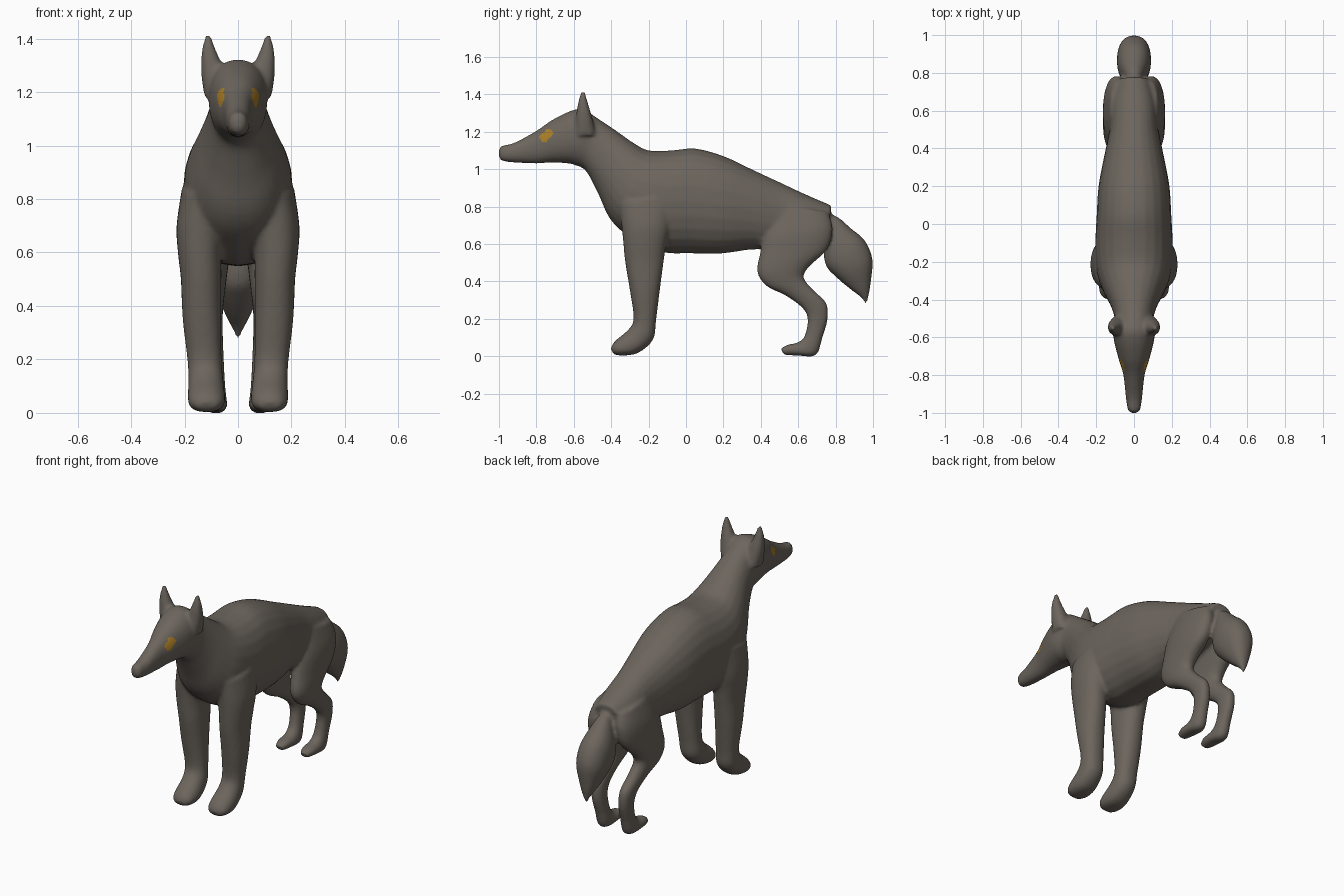
import bpy, bmesh, math
from mathutils import Vector


def material(name, rgb):
    m = bpy.data.materials.new(name)
    m.diffuse_color = (*rgb, 1)
    return m


fur = material("grey_brown_fur", (0.15, 0.13, 0.11))
amber = material("amber_eye", (0.40, 0.21, 0.02))


def spline(a, b, c, d, t):
    return [0.5 * (2*q + (r - p)*t + (2*p - 5*q + 4*r - s)*t*t + (3*q - p - 3*r + s)*t**3)
            for p, q, r, s in zip(a, b, c, d)]


def loft(bm, rings, side=1, sides=24, steps=4, power=0.9):
    """Rings: (y, z of one edge, y, z of opposite edge, centre x, half width)."""
    path = []
    last = len(rings) - 1
    for i in range(last):
        ctrl = [rings[max(0, min(last, i + k))] for k in (-1, 0, 1, 2)]
        path += [spline(*ctrl, s / steps) for s in range(steps)]
    path.append(rings[-1])
    loops = []
    for y1, z1, y2, z2, x, w in path:
        mid = Vector((x * side, (y1 + y2) / 2, (z1 + z2) / 2))
        up = Vector((0, (y1 - y2) / 2, (z1 - z2) / 2))
        loop = []
        for k in range(sides):
            a = 2 * math.pi * k / sides
            c, s = math.cos(a), math.sin(a)
            c = math.copysign(abs(c) ** power, c)
            s = math.copysign(abs(s) ** power, s)
            loop.append(bm.verts.new(mid + up * s + Vector((w * c, 0, 0))))
        loops.append(loop)
    faces = [bm.faces.new((p[k], p[(k + 1) % sides], q[(k + 1) % sides], q[k]))
             for p, q in zip(loops, loops[1:]) for k in range(sides)]
    faces += [bm.faces.new(loops[0][::-1]), bm.faces.new(loops[-1])]
    bmesh.ops.recalc_face_normals(bm, faces=faces)


# Muzzle, head, neck and torso
trunk = [
    (-1.0, 1.10, -1.0, 1.065, 0, .015), (-.985, 1.125, -.985, 1.045, 0, .032),
    (-.92, 1.14, -.92, 1.035, 0, .043), (-.80, 1.205, -.80, 1.03, 0, .056),
    (-.72, 1.26, -.72, 1.035, 0, .08), (-.62, 1.31, -.63, 1.03, 0, .105),
    (-.55, 1.32, -.59, 1.02, 0, .11), (-.47, 1.27, -.535, .99, 0, .102),
    (-.38, 1.21, -.47, .87, 0, .125), (-.28, 1.14, -.41, .74, 0, .165),
    (-.20, 1.10, -.32, .65, 0, .195), (-.08, 1.10, -.15, .56, 0, .205),
    (.05, 1.11, .03, .55, 0, .198), (.20, 1.07, .20, .55, 0, .188),
    (.35, 1.0, .35, .57, 0, .16), (.50, .93, .50, .57, 0, .13),
    (.65, .86, .65, .60, 0, .115), (.78, .805, .75, .65, 0, .08)]

# Drooping tail
tail = [
    (.74, .77, .74, .70, 0, .03), (.81, .745, .745, .62, 0, .05),
    (.88, .685, .735, .56, 0, .075), (.955, .62, .75, .48, 0, .09),
    (.997, .52, .80, .425, 0, .085), (.99, .41, .87, .365, 0, .055),
    (.978, .33, .935, .315, 0, .025), (.967, .28, .957, .28, 0, .006)]

# Paired parts
ear = [
    (-.60, 1.18, -.48, 1.18, .08, .045), (-.59, 1.27, -.50, 1.27, .092, .046),
    (-.578, 1.35, -.523, 1.35, .108, .028), (-.562, 1.415, -.54, 1.415, .112, .009)]
front_leg = [
    (-.36, .82, -.05, .86, .125, .085), (-.345, .70, -.08, .70, .14, .09),
    (-.335, .60, -.105, .60, .143, .082), (-.325, .50, -.12, .50, .138, .076),
    (-.30, .35, -.14, .35, .135, .072), (-.28, .20, -.16, .19, .125, .064),
    (-.31, .14, -.175, .09, .12, .066), (-.37, .09, -.25, .02, .118, .07),
    (-.395, .06, -.33, .003, .118, .062), (-.402, .035, -.385, .008, .118, .035)]
hind_leg = [
    (.48, .81, .76, .77, .075, .05), (.42, .66, .785, .68, .09, .07),
    (.395, .55, .755, .57, .10, .065), (.38, .45, .66, .48, .105, .058),
    (.43, .375, .63, .42, .105, .05), (.53, .325, .685, .35, .10, .043),
    (.62, .26, .75, .285, .095, .039), (.65, .20, .758, .20, .09, .037),
    (.635, .11, .73, .10, .085, .037), (.60, .075, .695, .005, .083, .042),
    (.54, .06, .60, .003, .083, .042), (.505, .04, .525, .006, .083, .025)]

bm = bmesh.new()
loft(bm, trunk)
loft(bm, tail)
for side in (-1, 1):
    for part in (ear, front_leg, hind_leg):
        loft(bm, part, side)
mesh = bpy.data.meshes.new("animal_body")
bm.to_mesh(mesh)
bm.free()
body = bpy.data.objects.new("animal_body", mesh)
bpy.context.collection.objects.link(body)
bpy.context.view_layer.objects.active = body
body.select_set(True)

# Fuse the parts into one skin and soften the joints
remesh = body.modifiers.new("fuse", 'REMESH')
remesh.mode = 'VOXEL'
remesh.voxel_size = 0.01
soften = body.modifiers.new("soften", 'SMOOTH')
soften.factor = 0.5
soften.iterations = 6
for name in ("fuse", "soften"):
    bpy.ops.object.modifier_apply(modifier=name)

# Amber eye patches on both sides of the head
mesh = body.data
mesh.materials.clear()
mesh.materials.append(fur)
mesh.materials.append(amber)
for f in mesh.polygons:
    c = f.center
    near = min(math.hypot(c.y + .757, c.z - 1.168), math.hypot(c.y + .735, c.z - 1.19))
    f.material_index = int(near < .024 and abs(c.x) > .02)
bpy.ops.object.shade_smooth()
